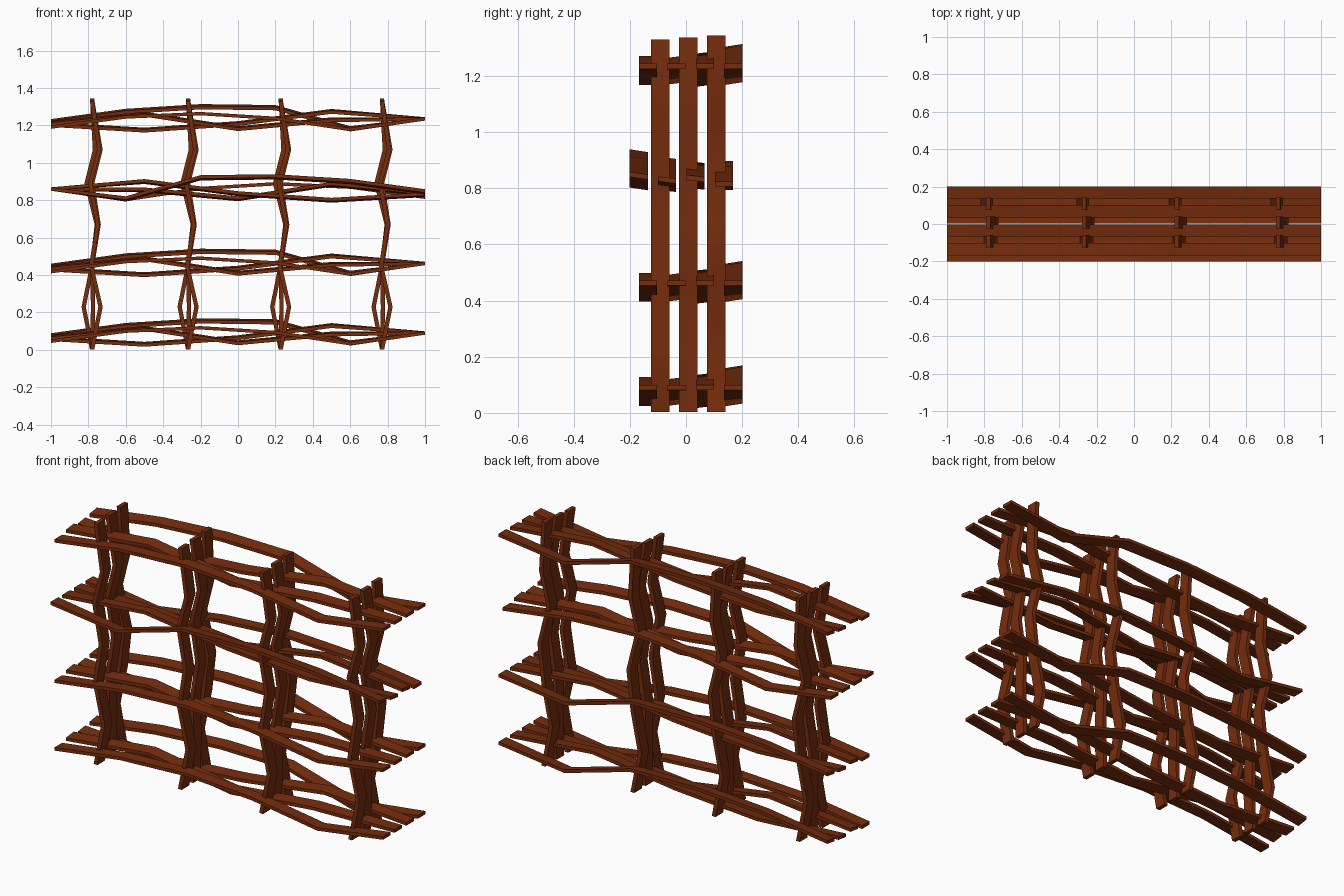
import bpy, bmesh, math
from mathutils import Vector

cube = bpy.data.objects.get("Cube")
if cube:
    bpy.data.objects.remove(cube, do_unlink=True)

wood = bpy.data.materials.new("red brown wood")
wood.use_nodes = True
color = (0.18, 0.026, 0.004, 1)
wood.diffuse_color = color
wood.node_tree.nodes["Principled BSDF"].inputs["Base Color"].default_value = color


def plank(name, path, y, thick, axis, tilts):
    """Board along a bent xz path; each tilt leans that cross-section along the axis."""
    bm = bmesh.new()
    rings = []
    off = Vector(axis)
    for (x, z), tilt in zip(path, tilts):
        c = Vector((x, y, z))
        side = Vector((0, 0.0325, 0)) + off * tilt
        rings.append([bm.verts.new(c + off * s * thick / 2 + t * side)
                      for s, t in ((-1, -1), (1, -1), (1, 1), (-1, 1))])
    for a, b in zip(rings, rings[1:]):
        for i in range(4):
            j = (i + 1) % 4
            bm.faces.new((a[i], a[j], b[j], b[i]))
    bm.faces.new(rings[0])
    bm.faces.new(rings[-1])
    bmesh.ops.recalc_face_normals(bm, faces=bm.faces)
    mesh = bpy.data.meshes.new(name)
    bm.to_mesh(mesh)
    bm.free()
    mesh.materials.append(wood)
    mesh.shade_smooth()
    mesh.set_sharp_from_angle(angle=math.radians(40))
    obj = bpy.data.objects.new(name, mesh)
    bpy.context.collection.objects.link(obj)


# Bent shelf slats, from back to front: y, sideways lean, evenly spaced heights
slats = [
    ("back", 0.168, 0.005, (0.075, 0.13, 0.155, 0.15, 0.037, 0.09)),
    ("inner_back", 0.068, 0.004, (0.06, 0.03, 0.065, 0.13, 0.09)),
    ("inner_front", -0.034, 0.004, (0.065, 0.115, 0.038, 0.085, 0.09)),
    ("front", -0.135, 0, (0.046, 0.1, 0.118, 0.093, 0.033, 0.09)),
]
# Each shelf: base height and direction (-1 is turned half a circle)
shelves = [(0, 1), (0.372, 1), (0.77, -1), (1.145, 1)]
for n, (base, turn) in enumerate(shelves, 1):
    for part, y, lean, heights in slats:
        last = len(heights) - 1
        path = [(turn * (-1 + i * 2 / last), base + h) for i, h in enumerate(heights)]
        tilts = [lean * turn] * last + [0]
        plank(f"shelf_{n}_{part}_slat", path, turn * y, 0.018, (0, 0, 1), tilts)

# Zigzag uprights woven through the shelves, three per column
levels = (0.003, 0.23, 0.45, 0.67, 0.89, 1.07)
uprights = [
    ("back", 0.108, 1.345, (0, -0.045, 0, 0.025, -0.03, 0.015, 0)),
    ("middle", 0.008, 1.337, (0, 0.005, 0, 0.035, 0, 0.045, 0)),
    ("front", -0.092, 1.33, (0, 0.045, -0.005, 0.03, -0.01, 0.038, 0)),
]
for n, x in enumerate((-0.78, -0.267, 0.228, 0.77), 1):
    for part, y, top, sway in uprights:
        path = [(x + s, z) for s, z in zip(sway, levels + (top,))]
        plank(f"column_{n}_{part}_upright", path, y, 0.023, (1, 0, 0), [0] * len(path))
